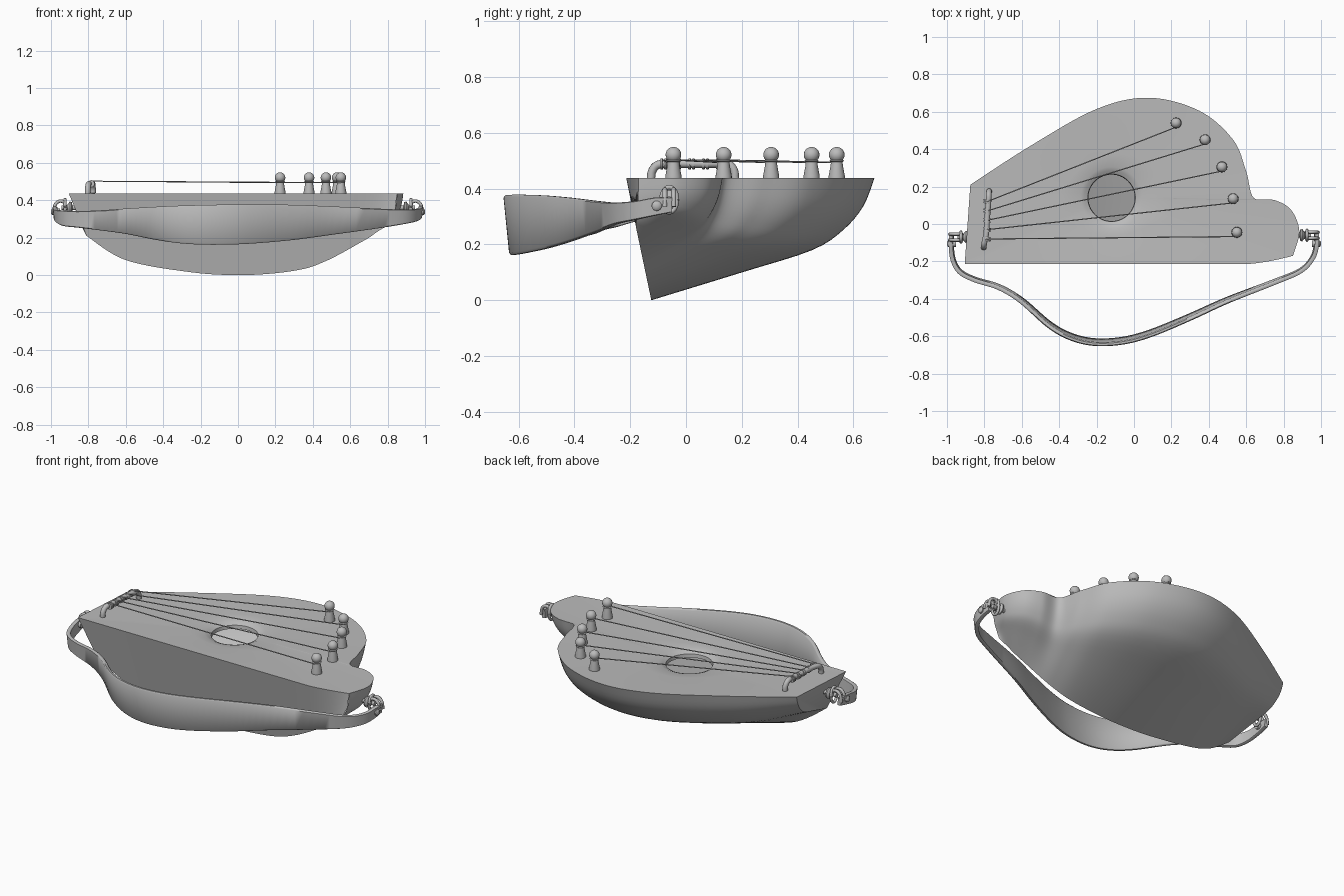
import bpy, bmesh, math
from mathutils import Vector

cube = bpy.data.objects.get("Cube")
if cube:
    bpy.data.objects.remove(cube, do_unlink=True)

GREY = bpy.data.materials.new("plain_grey")
GREY.use_nodes = True
GREY.diffuse_color = (0.5, 0.5, 0.5, 1)
GREY.node_tree.nodes["Principled BSDF"].inputs["Base Color"].default_value = (0.5, 0.5, 0.5, 1)
DECK = 0.437


def finish(name, bm, angle=35):
    bmesh.ops.remove_doubles(bm, verts=bm.verts, dist=0.0002)
    bmesh.ops.recalc_face_normals(bm, faces=bm.faces)
    me = bpy.data.meshes.new(name)
    bm.to_mesh(me)
    bm.free()
    ob = bpy.data.objects.new(name, me)
    bpy.context.collection.objects.link(ob)
    me.materials.append(GREY)
    bpy.ops.object.select_all(action='DESELECT')
    ob.select_set(True)
    bpy.context.view_layer.objects.active = ob
    bpy.ops.object.shade_smooth_by_angle(angle=math.radians(angle))
    return ob


def spline(points, steps):
    """Catmull-Rom samples through points of any dimension."""
    pts = [points[0]] + list(points) + [points[-1]]
    out = []
    for a, b, c, d in zip(pts, pts[1:], pts[2:], pts[3:]):
        for k in range(steps):
            t = k / steps
            out.append([0.5 * (2 * q + (r - p) * t + (2 * p - 5 * q + 4 * r - s) * t * t
                               + (3 * q - p - 3 * r + s) * t ** 3)
                        for p, q, r, s in zip(a, b, c, d)])
    return out + [list(points[-1])]


def skin(bm, rows, closed=False):
    """Quads between rows of points; closed wraps each row."""
    grid = [[bm.verts.new(p) for p in row] for row in rows]
    for a, b in zip(grid, grid[1:]):
        for i in range(len(a) - (0 if closed else 1)):
            j = (i + 1) % len(a)
            bm.faces.new((a[i], a[j], b[j], b[i]))
    return grid


def tube(name, points, radius, sides=12, steps=8):
    path = [Vector(p) for p in spline(points, steps)]
    rows = []
    for i, p in enumerate(path):
        d = path[min(i + 1, len(path) - 1)] - path[max(i - 1, 0)]
        q = d.to_track_quat('Z', 'Y')
        rows.append([p + q @ Vector((radius * math.cos(a), radius * math.sin(a), 0))
                     for a in (2 * math.pi * k / sides for k in range(sides))])
    bm = bmesh.new()
    grid = skin(bm, rows, True)
    bm.faces.new(grid[0])
    bm.faces.new(grid[-1])
    return finish(name, bm, 50)


def lathe(name, profile, origin, axis=(0, 0, 1), sides=20):
    q = Vector(axis).to_track_quat('Z', 'Y')
    bm = bmesh.new()
    grid = skin(bm, [[Vector(origin) + q @ Vector((r * math.cos(a), r * math.sin(a), h))
                      for a in (2 * math.pi * k / sides for k in range(sides))]
                     for r, h in profile], True)
    bm.faces.new(grid[0])
    bm.faces.new(grid[-1])
    return finish(name, bm, 40)


# Body: ribs from the slanted front keel edge up to the deck outline
# (deck x, deck y, keel x, keel z)
outline = [(-.875, .21, -.81, .21), (-.55, .42, -.6, .08), (-.2, .615, -.25, .015),
           (.08, .675, 0, 0), (.35, .605, .2, .01), (.53, .45, .36, .035),
           (.6, .28, .47, .075), (.64, .14, .55, .115), (.75, .128, .63, .16),
           (.84, .075, .7, .2), (.884, -.04, .75, .235), (.85, -.17, .8, .265)]
rib_shape = [(0, 0), (.41, .23), (.72, .41), (.86, .575), (.95, .77), (1, 1)]
rim = spline(outline, 8)


def on_front(x, z):
    return Vector((x, -.216 + (DECK - z) * .21, z))


ribs, front = [], []
for px, py, kx, kz in rim:
    keel, top = on_front(kx, kz), Vector((px, py, DECK))
    ribs.append([Vector((keel.x + (top.x - keel.x) * s, keel.y + (top.y - keel.y) * s,
                         kz + (DECK - kz) * t)) for s, t in spline(rib_shape, 4)])
    fx = -.905 + (kx + .81) / 1.61 * 1.755
    edge = Vector((fx, -.214 + .044 * max(0, (fx - .6) / .25) ** 1.5, DECK))
    front.append((keel, edge))
bm = bmesh.new()
skin(bm, ribs)
skin(bm, front)
bm.faces.new([bm.verts.new(p) for p in ribs[0] + [front[0][1]]])
bm.faces.new([bm.verts.new(p) for p in [front[-1][0], front[-1][1]] + ribs[-1][::-1]][:2]
             + [bm.verts.new(ribs[-1][len(ribs[-1]) // 2])])

# Deck: rings sinking softly from the rim to the sound hole
centre = Vector((-.12, .14, DECK))
left_edge = [front[0][1].lerp(ribs[0][-1], k / 10) for k in range(1, 10)]
loop = [r[-1] for r in ribs] + [f[1] for f in front[::-1]] + left_edge
rings = [loop]
for f, r, drop in ((.55, 0, .004), (.2, 0, .009), (0, .165, .012), (0, .145, .02),
                   (0, .127, .03), (0, .124, .05)):
    ring = []
    for p in loop:
        d = p - centre
        radius = .165 + (d.length - .165) * f if f else r
        ring.append(centre + d.normalized() * radius - Vector((0, 0, drop)))
    rings.append(ring)
skin(bm, rings, True)
finish("body", bm, 40)

# Tuning pegs, with strings running to the bridge
peg_profile = [(.029, -.01), (.029, .008), (.022, .045), (.021, .058), (.026, .062)]
peg_profile += [(.028 * math.cos(a), .084 + .028 * math.sin(a))
                for a in (math.radians(d) for d in range(-40, 90, 12))]
pegs = [(.55, -.045), (.53, .135), (.47, .305), (.38, .45), (.225, .54)]
for i, (x, y) in enumerate(pegs):
    lathe(f"peg_{i + 1}", peg_profile, (x, y, DECK))
    by = -.08 + .05 * i
    tube(f"string_{i + 1}", [(-.785, by, .502), (x, y - .022, .494)], .003, 6, 1)
    # String wraps around the bridge bar
    for k in (-1, 1):
        lathe(f"string_wrap_{i + 1}", [(.012, -.004), (.019, -.004), (.019, .004), (.012, .004)],
              (-.785, by + .007 * k, .488), (.15, 1, 0), 12)

# Bridge
tube("bridge", [(-.803, -.125, .42), (-.803, -.122, .46), (-.8, -.1, .485), (-.79, -.05, .489),
                (-.785, .03, .489), (-.778, .12, .489), (-.777, .155, .485),
                (-.775, .173, .46), (-.775, .175, .42)], .015)

# Strap: (x, y, bottom z, top z) along the band
strap = [(-.975, -.05, .315, .365), (-.977, -.11, .3, .365), (-.967, -.19, .28, .35),
         (-.93, -.255, .262, .345), (-.85, -.297, .253, .342), (-.72, -.338, .237, .347),
         (-.6, -.41, .22, .355), (-.45, -.54, .19, .364), (-.33, -.605, .172, .37),
         (-.2, -.632, .163, .374), (-.05, -.622, .163, .377), (.1, -.58, .17, .378),
         (.3, -.497, .188, .375), (.5, -.407, .215, .367), (.75, -.31, .25, .355),
         (.89, -.25, .273, .35), (.955, -.18, .288, .355), (.975, -.11, .303, .368),
         (.975, -.05, .315, .368)]
path = spline(strap, 6)
rows = []
for i, (x, y, lo, hi) in enumerate(path):
    a, b = path[max(i - 1, 0)], path[min(i + 1, len(path) - 1)]
    n = Vector((b[1] - a[1], a[0] - b[0], 0)).normalized()
    mid, half = Vector((x, y, (lo + hi) / 2)), (hi - lo) / 2
    lean = n * .1 + Vector((0, 0, 1))
    rows.append([mid + n * u * .011 + lean * v * half for u, v in
                 ((-1, -.92), (-.5, -1), (.5, -1), (1, -.92),
                  (1, .92), (.5, 1), (-.5, 1), (-1, .92))])
bm = bmesh.new()
grid = skin(bm, rows, True)
bm.faces.new(grid[0])
bm.faces.new(grid[-1])
finish("strap", bm, 50)

# Strap buttons, hooks and rivets at both ends
for side, name in ((1, "left"), (-1, "right")):
    y = -.06 if side > 0 else -.07
    lathe(f"{name}_button", [(.012, -.05), (.012, 0), (.03, .004), (.033, .014), (.022, .024), (.012, .028),
                             (.012, .06)], (side * .885, y, .36), (side, 0, 0))
    ring = [(side * .925, y + .028 * math.cos(a), .36 + .045 * math.sin(a))
            for a in (2 * math.pi * k / 12 for k in range(13))]
    tube(f"{name}_loop", ring, .008, 8, 3)
    for k in (-1, 1):
        tube(f"{name}_hook", [(side * .92, y + .016 * k, .35), (side * .93, y + .016 * k, .388),
                              (side * .955, y + .016 * k, .395), (side * .978, y + .016 * k, .375),
                              (side * .985, y + .016 * k, .335)], .009, 8, 4)
    lathe(f"{name}_rivet", [(.018, -.03), (.018, .011), (.013, .016), (.004, .018)],
          (side * .982, -.105, .338), (side, 0, 0), 16)
